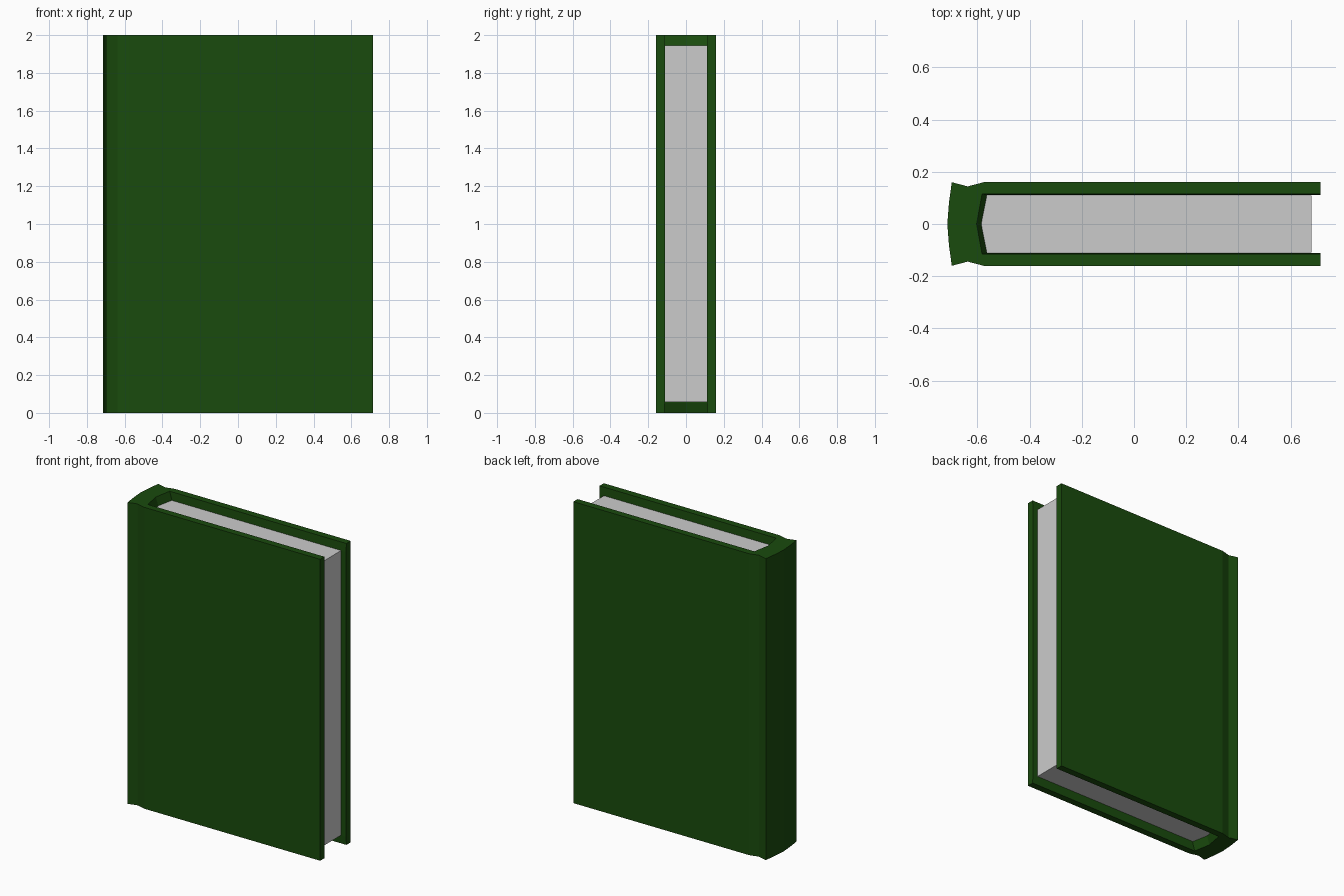
import bpy, bmesh

if "Cube" in bpy.data.objects:
    bpy.data.objects.remove(bpy.data.objects["Cube"])


def mirrored(half):
    """Close a half profile (y >= 0) by mirroring it across y = 0."""
    return half + [(x, -y) for x, y in reversed(half) if y > 0]


def loft(name, levels):
    """Skin a stack of (z, profile) sections and cap both ends."""
    bm = bmesh.new()
    rings = [[bm.verts.new((x, y, z)) for x, y in prof] for z, prof in levels]
    n = len(rings[0])
    for a, b in zip(rings, rings[1:]):
        for i in range(n):
            j = (i + 1) % n
            bm.faces.new((a[i], a[j], b[j], b[i]))
    bm.faces.new(rings[0][::-1])
    bm.faces.new(rings[-1])
    bmesh.ops.recalc_face_normals(bm, faces=bm.faces)
    mesh = bpy.data.meshes.new(name)
    bm.to_mesh(mesh)
    bm.free()
    ob = bpy.data.objects.new(name, mesh)
    bpy.context.collection.objects.link(ob)
    return ob


# Cover: boards, hinge groove and rounded spine in one C-shaped section
outer = [(0.715, 0.16), (-0.576, 0.16), (-0.637, 0.144), (-0.698, 0.16),
         (-0.709, 0.08), (-0.715, 0)]


def cover_profile(inner):
    out = mirrored(outer)
    back = mirrored(inner)
    return out + back[::-1]


rim = cover_profile([(0.715, 0.115), (-0.582, 0.115), (-0.603, 0)])
core = cover_profile([(0.715, 0.112), (-0.563, 0.112), (-0.585, 0)])
cover = loft("cover", [(0, rim), (0.055, core), (1.945, core), (2, rim)])
green = bpy.data.materials.new("cover_green")
green.diffuse_color = (0.01, 0.07, 0.004, 1)
green.use_nodes = True
green.node_tree.nodes["Principled BSDF"].inputs["Base Color"].default_value = green.diffuse_color
cover.data.materials.append(green)

# Page block, set back from the cover edges
pages = mirrored([(0.68, 0.11), (-0.565, 0.11), (-0.585, 0)])
loft("pages", [(0.057, pages), (1.946, pages)])
